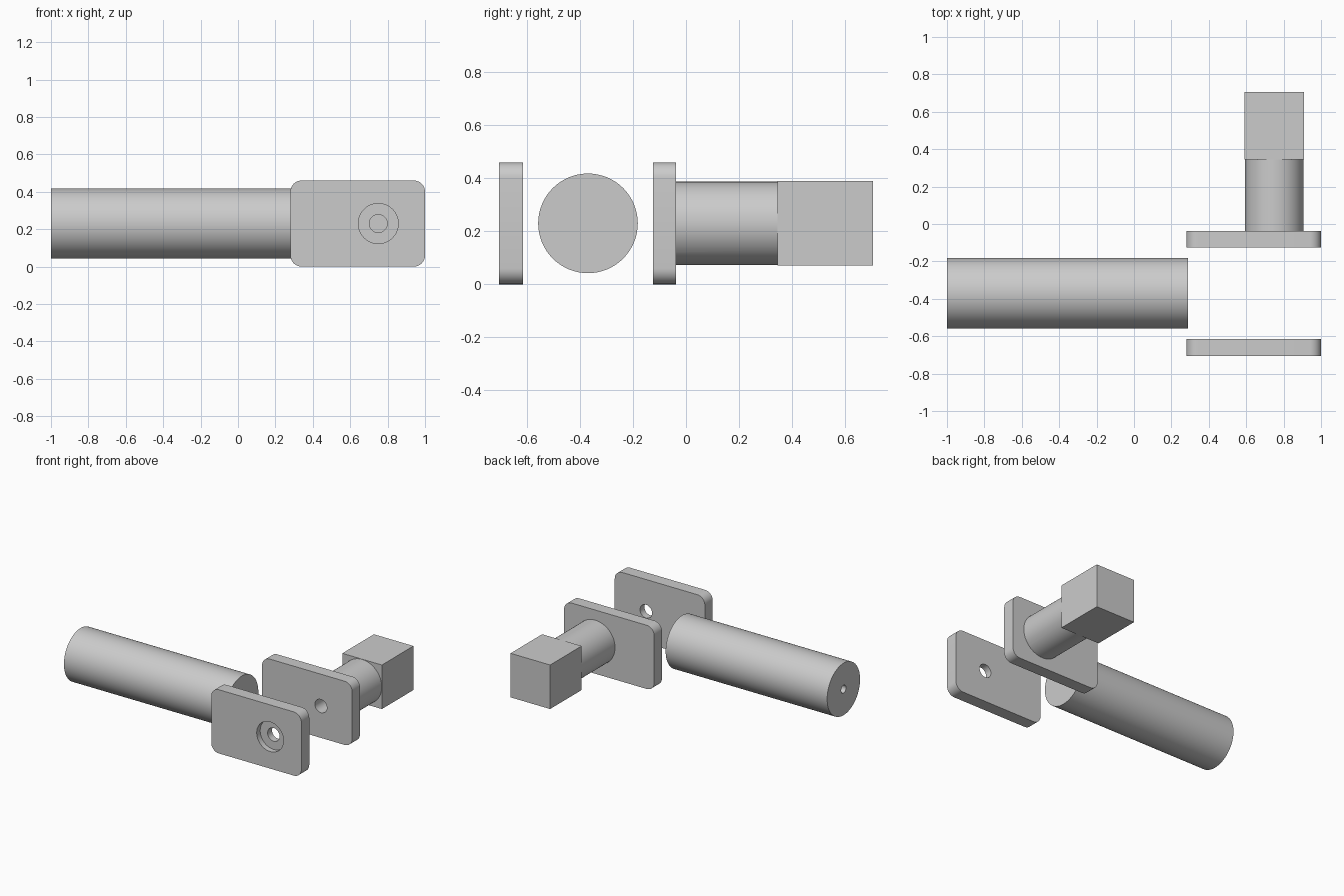
import bpy, bmesh, math
from mathutils import Matrix

if "Cube" in bpy.data.objects:
    bpy.data.objects.remove(bpy.data.objects["Cube"], do_unlink=True)

grey = bpy.data.materials.new("plain_grey")
grey.use_nodes = True
colour = (0.6, 0.6, 0.6, 1)
grey.diffuse_color = colour
grey.node_tree.nodes["Principled BSDF"].inputs["Base Color"].default_value = colour

MID_Z = 0.23      # height of every axis
BOLT_X = 0.75     # shared axis of the bolt holes and the post


def finish(name, bm):
    mesh = bpy.data.meshes.new(name)
    bm.to_mesh(mesh)
    bm.free()
    mesh.materials.append(grey)
    obj = bpy.data.objects.new(name, mesh)
    bpy.context.collection.objects.link(obj)
    return obj


def rod(name, axis, start, end, a, radius, sides=64):
    """Cylinder along x or y; a is its place on the other level axis."""
    bm = bmesh.new()
    mid = (start + end) / 2
    if axis == "X":
        place = Matrix.Translation((mid, a, MID_Z)) @ Matrix.Rotation(math.pi / 2, 4, "Y")
    else:
        place = Matrix.Translation((a, mid, MID_Z)) @ Matrix.Rotation(math.pi / 2, 4, "X")
    bmesh.ops.create_cone(bm, cap_ends=True, segments=sides, radius1=radius,
                          radius2=radius, depth=end - start, matrix=place)
    return finish(name, bm)


def box(name, x, y, z, round_corners=0):
    """Box from ranges, with its edges along y rounded if asked."""
    bm = bmesh.new()
    size = [r[1] - r[0] for r in (x, y, z)]
    centre = [sum(r) / 2 for r in (x, y, z)]
    bmesh.ops.create_cube(bm, size=1, matrix=Matrix.Translation(centre) @ Matrix.Diagonal((*size, 1)))
    if round_corners:
        edges = [e for e in bm.edges if abs(e.verts[0].co.y - e.verts[1].co.y) > 0.01]
        bmesh.ops.bevel(bm, geom=edges, offset=round_corners, segments=8, profile=0.5, affect="EDGES")
    return finish(name, bm)


def combine(obj, tool, operation="DIFFERENCE"):
    mod = obj.modifiers.new(operation.title(), "BOOLEAN")
    mod.operation = operation
    mod.solver = "EXACT"
    mod.object = tool
    bpy.context.view_layer.objects.active = obj
    bpy.ops.object.modifier_apply(modifier=mod.name)
    bpy.data.objects.remove(tool, do_unlink=True)


# Handle bar with a small blind hole in its outer end
handle = rod("handle_bar", "X", -1, 0.29, -0.37, 0.188)
combine(handle, rod("handle_hole", "X", -1.1, -0.7, -0.37, 0.028, 32))

# Front plate with a counterbored bolt hole
front = box("front_plate", (0.28, 1), (-0.705, -0.615), (0, 0.46), 0.06)
combine(front, rod("bolt_recess", "Y", -0.8, -0.665, BOLT_X, 0.107))
combine(front, rod("bolt_hole", "Y", -0.8, -0.5, BOLT_X, 0.048, 32))

# Back plate joined to the round post and its square end
back = box("back_plate_and_post", (0.28, 1), (-0.125, -0.037), (0, 0.46), 0.06)
combine(back, rod("round_post", "Y", -0.08, 0.4, BOLT_X, 0.157), "UNION")
combine(back, box("square_end", (0.592, 0.908), (0.345, 0.705), (0.071, 0.389)), "UNION")
combine(back, rod("thread_hole", "Y", -0.2, 0.2, BOLT_X, 0.048, 32))

# Smooth the round walls, keep the edges sharp
for obj in (handle, front, back):
    bpy.ops.object.select_all(action="DESELECT")
    obj.select_set(True)
    bpy.context.view_layer.objects.active = obj
    bpy.ops.object.shade_smooth_by_angle(angle=math.radians(30))
